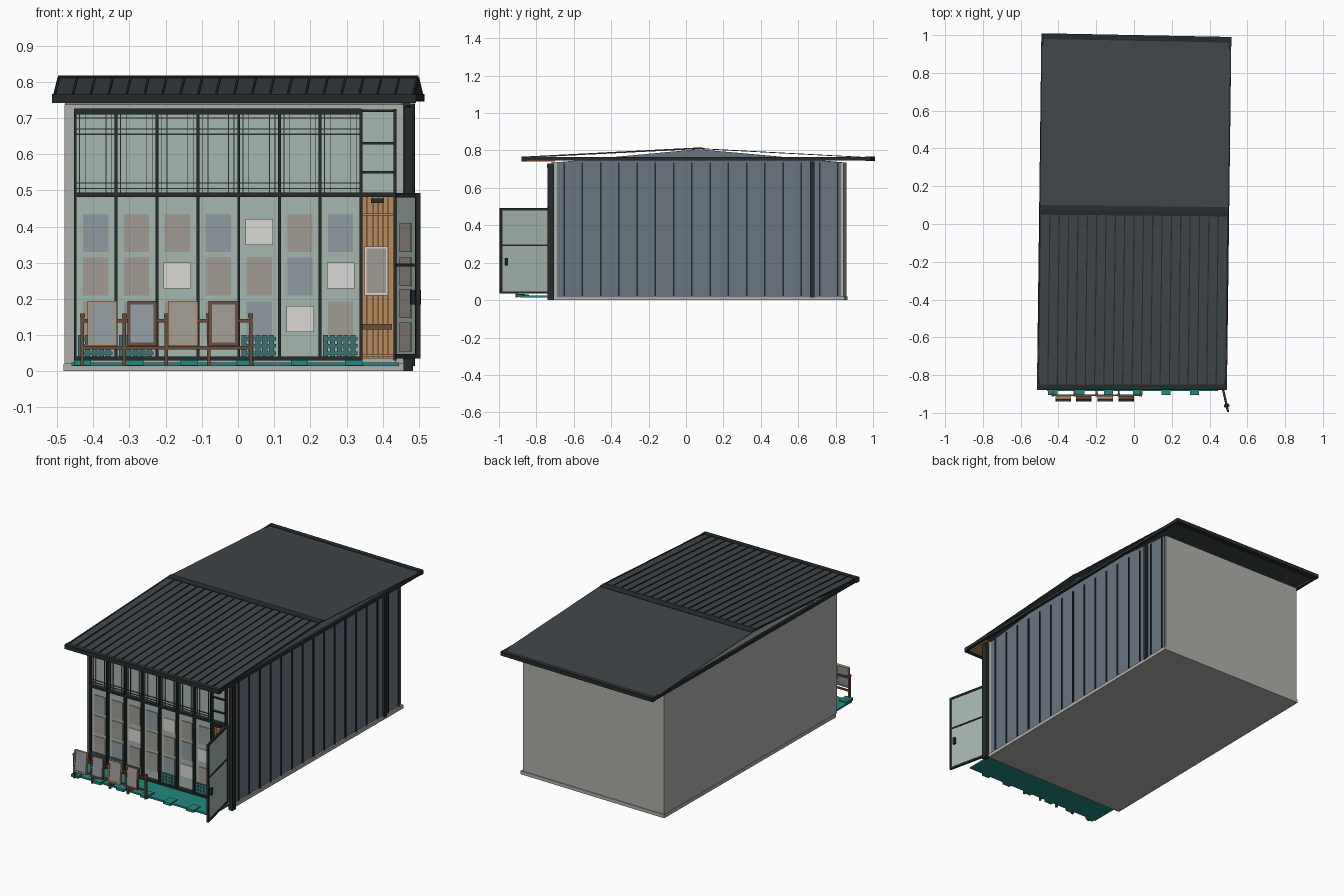
import bpy, bmesh, math
from mathutils import Matrix, Vector


def material(name, r, g, b):
    m = bpy.data.materials.new(name)
    m.diffuse_color = [*((c / 255) ** 2.2 for c in (r, g, b)), 1]
    return m


DARK = material("dark_metal", 42, 47, 48)
ROOF = material("roof_metal", 66, 72, 75)
CLAD = material("blue_grey_cladding", 105, 117, 128)
GLASS = material("pale_glass", 165, 182, 174)
PALE = material("pale_grey", 172, 174, 168)
WOOD = material("warm_wood", 190, 135, 85)
BROWN = material("brown_timber", 105, 78, 62)
TAN = material("tan_frame", 170, 145, 120)
TEAL = material("teal", 38, 135, 127)
MESH = material("deep_teal", 62, 112, 112)
POSTER_A = material("poster_warm", 160, 153, 146)
POSTER_B = material("poster_cool", 142, 154, 160)
SIGN = material("sign_white", 218, 216, 210)


def skewed(v):
    # the building is turned very slightly against its square front edge
    return Vector((v.x + 0.0125 * v.y, v.y - 0.0105 * v.x * (v.y + 0.87), v.z))


def finish(name, bm, mat, skew):
    if skew:
        for v in bm.verts:
            v.co = skewed(v.co)
    bmesh.ops.recalc_face_normals(bm, faces=bm.faces)
    me = bpy.data.meshes.new(name)
    bm.to_mesh(me)
    bm.free()
    me.materials.append(mat)
    ob = bpy.data.objects.new(name, me)
    bpy.context.collection.objects.link(ob)
    return ob


def boxes(name, items, mat, skew=False):
    """One object made of boxes given as (x0, x1, y0, y1, z0, z1)."""
    bm = bmesh.new()
    for x0, x1, y0, y1, z0, z1 in items:
        bmesh.ops.create_cube(bm, size=1, matrix=Matrix.Translation(
            ((x0 + x1) / 2, (y0 + y1) / 2, (z0 + z1) / 2))
            @ Matrix.Diagonal((x1 - x0, y1 - y0, z1 - z0, 1)))
    return finish(name, bm, mat, skew)


def extrude_x(name, profile, spans, mat, skew=True):
    """Extrude a (y, z) profile along each x span."""
    bm = bmesh.new()
    for x0, x1 in spans:
        f = bm.faces.new([bm.verts.new((x0, y, z)) for y, z in profile])
        r = bmesh.ops.extrude_face_region(bm, geom=[f])
        for v in r["geom"]:
            if isinstance(v, bmesh.types.BMVert):
                v.co.x = x1
    return finish(name, bm, mat, skew)


def frame(x0, x1, y0, y1, z0, z1, t):
    return [(x0, x0 + t, y0, y1, z0, z1), (x1 - t, x1, y0, y1, z0, z1),
            (x0 + t, x1 - t, y0, y1, z0, z0 + t), (x0 + t, x1 - t, y0, y1, z1 - t, z1)]


# Building shell with low gables
gable = [(-0.70, 0.015), (0.85, 0.015), (0.85, 0.735), (0.07, 0.806), (-0.70, 0.735)]
extrude_x("building_shell", gable, [(-0.47, 0.462)], PALE)
boxes("foundation", [(-0.473, 0.473, -0.705, 0.855, 0, 0.02)], PALE, True)
clad = [(-0.70, 0.022), (0.838, 0.022), (0.838, 0.736), (0.07, 0.807), (-0.70, 0.736)]
extrude_x("right_cladding", clad, [(0.46, 0.466)], CLAD)
boxes("cladding_battens", [(0.464, 0.471, y - 0.004, y + 0.004, 0.022, 0.735)
                           for y in [-0.65 + 0.098 * i for i in range(16)]], DARK, True)
boxes("rear_downpipe", [(0.464, 0.48, 0.672, 0.694, 0.015, 0.74)], DARK, True)
boxes("front_corner_post", [(0.460, 0.482, -0.74, -0.705, 0.02, 0.73),
                            (0.457, 0.482, -0.74, -0.705, 0.0, 0.03)], DARK)

# Roof sheets, seams, ridge and fascia
sheet = [(-0.875, 0.760), (0.07, 0.808), (0.99, 0.760),
         (0.99, 0.763), (0.07, 0.812), (-0.875, 0.763)]
extrude_x("roof_sheets", sheet, [(-0.50, 0.50)], ROOF)
rib = [(-0.875, 0.761), (0.07, 0.810), (0.07, 0.816), (-0.875, 0.767)]
extrude_x("roof_seams", rib, [(-0.495 + 0.0495 * i - 0.003, -0.495 + 0.0495 * i + 0.003)
                              for i in range(21)], DARK)
cap = [(0.045, 0.810), (0.07, 0.812), (0.095, 0.810), (0.095, 0.813), (0.07, 0.817), (0.045, 0.814)]
extrude_x("ridge_cap", cap, [(-0.498, 0.498)], DARK)
boxes("roof_fascia", [(-0.503, 0.503, -0.88, -0.85, 0.742, 0.767),
                      (-0.503, 0.503, 0.97, 1.0, 0.745, 0.767),
                      (-0.503, -0.488, -0.85, 0.97, 0.747, 0.766),
                      (0.488, 0.503, -0.85, 0.97, 0.747, 0.766)], DARK, True)
boxes("front_soffit", [(-0.488, 0.488, -0.85, -0.70, 0.741, 0.747)], WOOD, True)

# Glazed front
posts = [-0.45, -0.337, -0.224, -0.111, 0.002, 0.115, 0.227, 0.34]
boxes("front_wall_edges", [(-0.48, -0.452, -0.72, -0.69, 0.02, 0.738),
                           (0.436, 0.458, -0.72, -0.69, 0.02, 0.738),
                           (-0.452, 0.436, -0.72, -0.69, 0.725, 0.738)], PALE)
boxes("front_glass", [(-0.45, 0.34, -0.718, -0.705, 0.03, 0.725),
                      (0.34, 0.436, -0.718, -0.705, 0.485, 0.725)], GLASS)
boxes("front_mullions", [(x - 0.004, x + 0.004, -0.74, -0.70, 0.03, 0.725) for x in posts]
      + [(0.430, 0.438, -0.74, -0.70, 0.03, 0.725)]
      + [(-0.454, 0.438, -0.742, -0.70, 0.482, 0.494), (-0.454, 0.34, -0.742, -0.70, 0.71, 0.726),
         (-0.454, 0.34, -0.74, -0.70, 0.03, 0.041)]
      + [(0.34, 0.436, -0.73, -0.71, z - 0.003, z + 0.003) for z in (0.55, 0.63, 0.72)], DARK)
bars = [(-0.45, 0.34, -0.722, -0.716, z - 0.0015, z + 0.0015)
        for z in (0.505, 0.52, 0.655, 0.67, 0.70)]
for a in posts[:-1]:
    bars += [(a + d - 0.001, a + d + 0.001, -0.722, -0.716, 0.494, 0.71) for d in (0.012, 0.028, 0.085, 0.1)]
boxes("upper_glazing_bars", bars, DARK)

# Posters and blank signs on the lower glass
warm, cool, signs = [], [], []
sign_spots = {(4, 0), (2, 1), (6, 1), (5, 2)}
for c in range(7):
    x = posts[c] + 0.0565
    for r, z in enumerate((0.382, 0.262, 0.141)):
        if (c, r) in sign_spots:
            signs.append((x - 0.038, x + 0.038, -0.723, -0.717, z - 0.033, z + 0.039))
        else:
            (cool if (c + r) % 3 == 0 else warm).append(
                (x - 0.035, x + 0.035, -0.722, -0.717, z - 0.052, z + 0.052))
boxes("warm_posters", warm, POSTER_A)
boxes("cool_posters", cool, POSTER_B)
boxes("blank_signs", signs, SIGN)

# Low lattice in some bays
lattice = []
for c in (0, 1, 4, 6):
    a = posts[c] + 0.008
    lattice += [(a + 0.019 * i, a + 0.019 * i + 0.014, -0.732, -0.725, 0.04, 0.1) for i in range(5)]
    lattice += [(a, a + 0.095, -0.730, -0.726, z, z + 0.01) for z in (0.045, 0.065, 0.085)]
boxes("low_lattice", lattice, MESH)

# Wooden entrance with notice and shelf
boxes("entrance_boards", [(0.344 + 0.0145 * i, 0.357 + 0.0145 * i, -0.712, -0.70, 0.035, 0.482)
                          for i in range(6)], WOOD)
boxes("entrance_rails", [(0.344, 0.43, -0.717, -0.708, z, z + 0.006) for z in (0.04, 0.43)], WOOD)
boxes("entrance_shelf", [(0.344, 0.425, -0.735, -0.71, 0.115, 0.13)], BROWN)
boxes("entrance_notice", [(0.353, 0.411, -0.725, -0.711, 0.215, 0.34)], POSTER_A)
boxes("entrance_notice_frame", frame(0.349, 0.415, -0.729, -0.711, 0.21, 0.345, 0.006), SIGN)
boxes("entrance_lamp", [(0.367, 0.403, -0.74, -0.71, 0.465, 0.478)], DARK)

# Open glass door, built along local x and swung outwards
swing = Matrix.Translation((0.438, -0.725, 0)) @ Matrix.Rotation(math.atan2(-0.27, 0.06), 4, "Z")
W = 0.277
door = [
    boxes("door_frame", frame(0, W, -0.006, 0.006, 0.035, 0.492, 0.012)
          + [(0.012, W - 0.012, -0.006, 0.006, 0.29, 0.298)], DARK),
    boxes("door_glass", [(0.01, W - 0.01, -0.002, 0.002, 0.045, 0.482)], GLASS),
    boxes("door_posters", [(0.06, 0.20, -0.005, -0.001, z, z + 0.08)
                           for z in (0.055, 0.147, 0.235, 0.33)], POSTER_A),
    boxes("door_handle", [(0.235, 0.25, -0.014, 0.014, 0.185, 0.225)], DARK)]
for ob in door:
    ob.matrix_world = swing

# Teal deck with tabs
boxes("deck", [(-0.46, 0.445, -0.885, -0.69, 0.014, 0.024)], TEAL)
boxes("deck_tabs", [(x - 0.024, x + 0.024, -0.905, -0.84, 0.016, 0.031)
                    for x in (-0.43, -0.285, -0.135, 0.02, 0.17, 0.32)], TEAL)

# Timber rail with four leaning display boards
rail_x = [-0.43, -0.314, -0.198, -0.081, 0.035]
boxes("rail_posts", [(x - 0.005, x + 0.005, -0.912, -0.900, 0.015, 0.155) for x in rail_x]
      + [(x - 0.007, x + 0.007, -0.914, -0.898, 0.148, 0.16) for x in rail_x]
      + [(x - 0.005, x + 0.005, -0.912, -0.86, 0.022, 0.032) for x in rail_x], BROWN)
boxes("rails", [(-0.435, 0.04, -0.910, -0.902, z - 0.005, z + 0.005) for z in (0.065, 0.14)], BROWN)
for i, x in enumerate((-0.375, -0.265, -0.152, -0.04)):
    lean = Matrix.Translation((x, -0.926, 0.131)) @ Matrix.Rotation(math.radians(-6), 4, "X")
    parts = [boxes(f"board_frame_{i + 1}", frame(-0.041, 0.041, -0.008, 0.008, -0.062, 0.062, 0.009),
                   BROWN if i % 2 else TAN),
             boxes(f"board_panel_{i + 1}", [(-0.034, 0.034, -0.004, 0.005, -0.055, 0.055)],
                   POSTER_B if i < 2 else POSTER_A)]
    for ob in parts:
        ob.matrix_world = lean
